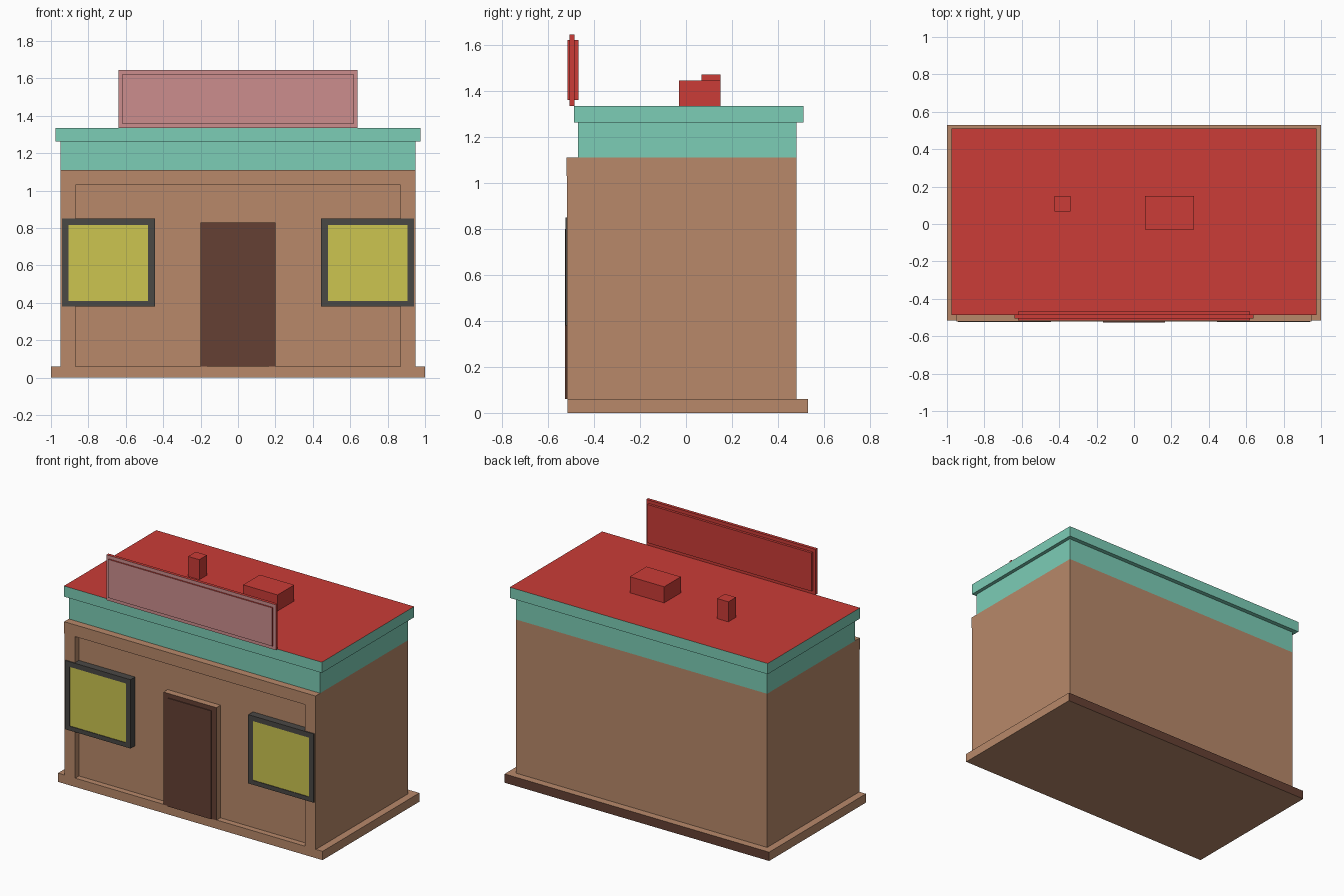
import bpy, bmesh

if "Cube" in bpy.data.objects:
    bpy.data.objects.remove(bpy.data.objects["Cube"])


def lin(c):
    c /= 255
    return c / 12.92 if c <= 0.04045 else ((c + 0.055) / 1.055) ** 2.4


def mat(name, r, g, b):
    m = bpy.data.materials.new(name)
    m.diffuse_color = (lin(r), lin(g), lin(b), 1)
    m.use_nodes = True
    m.node_tree.nodes["Principled BSDF"].inputs["Base Color"].default_value = m.diffuse_color
    return m


tan = mat("tan_wall", 184, 137, 106)
brown = mat("dark_brown", 101, 64, 52)
grey = mat("dark_grey", 74, 72, 69)
yellow = mat("yellow_glass", 204, 197, 80)
teal = mat("teal_trim", 124, 205, 182)
red = mat("red_roof", 203, 60, 55)
pink = mat("faded_pink", 204, 141, 141)


def box(name, x, y, z, main, other=None, side=None):
    """Box from ranges; faces whose normal points along side get the other material."""
    bm = bmesh.new()
    bmesh.ops.create_cube(bm, size=1)
    for v in bm.verts:
        v.co = [r[0] if c < 0 else r[1] for c, r in zip(v.co, (x, y, z))]
    bm.normal_update()
    if other:
        for f in bm.faces:
            axis, sign = side
            f.material_index = int(f.normal[axis] * sign > 0.5)
    me = bpy.data.meshes.new(name)
    bm.to_mesh(me)
    bm.free()
    me.materials.append(main)
    if other:
        me.materials.append(other)
    ob = bpy.data.objects.new(name, me)
    bpy.context.collection.objects.link(ob)
    return ob


FRONT, BACK, UP = (1, -1), (1, 1), (2, 1)

# plinth and walls
box("plinth", (-1, 1), (-0.515, 0.53), (0, 0.06), tan, brown, BACK)
box("walls", (-0.95, 0.95), (-0.475, 0.48), (0.06, 1.11), tan)
box("shop_beam", (-0.95, 0.95), (-0.52, -0.475), (1.03, 1.11), tan)

# teal parapet, cornice with red roof surface
box("parapet", (-0.95, 0.95), (-0.47, 0.48), (1.11, 1.265), teal)
box("cornice", (-0.975, 0.975), (-0.487, 0.51), (1.262, 1.335), teal, red, UP)

# mirrored corner pillars and windows
for s, n in ((-1, "left"), (1, "right")):
    def mx(a, b):
        return tuple(sorted((s * a, s * b)))
    box(n + "_pillar", mx(0.87, 0.95), (-0.518, -0.475), (0.06, 1.03), tan)
    wx, wz = (0.445, 0.94), (0.38, 0.85)
    px, pz = (0.48, 0.905), (0.41, 0.815)
    y = (-0.525, -0.475)
    box(n + "_window_sill", mx(*wx), y, (wz[0], pz[0]), grey)
    box(n + "_window_head", mx(*wx), y, (pz[1], wz[1]), grey)
    box(n + "_window_jamb_inner", mx(wx[0], px[0]), y, pz, grey)
    box(n + "_window_jamb_outer", mx(px[1], wx[1]), y, pz, grey)
    box(n + "_window_pane", mx(*px), (-0.521, -0.475), pz, yellow)

# door surround and door leaf
box("door_surround", (-0.2, 0.2), (-0.52, -0.475), (0.06, 0.83), tan, brown, FRONT)
box("door_leaf", (-0.165, 0.165), (-0.526, -0.52), (0.06, 0.80), brown)

# sign board with raised panel on both faces
box("sign_board", (-0.64, 0.64), (-0.506, -0.485), (1.335, 1.645), red, pink, FRONT)
box("sign_panel", (-0.62, 0.62), (-0.516, -0.468), (1.36, 1.622), red, pink, FRONT)

# roof units
box("roof_vent", (0.06, 0.32), (-0.03, 0.15), (1.335, 1.445), red)
box("chimney", (-0.425, -0.34), (0.068, 0.15), (1.335, 1.472), red)
